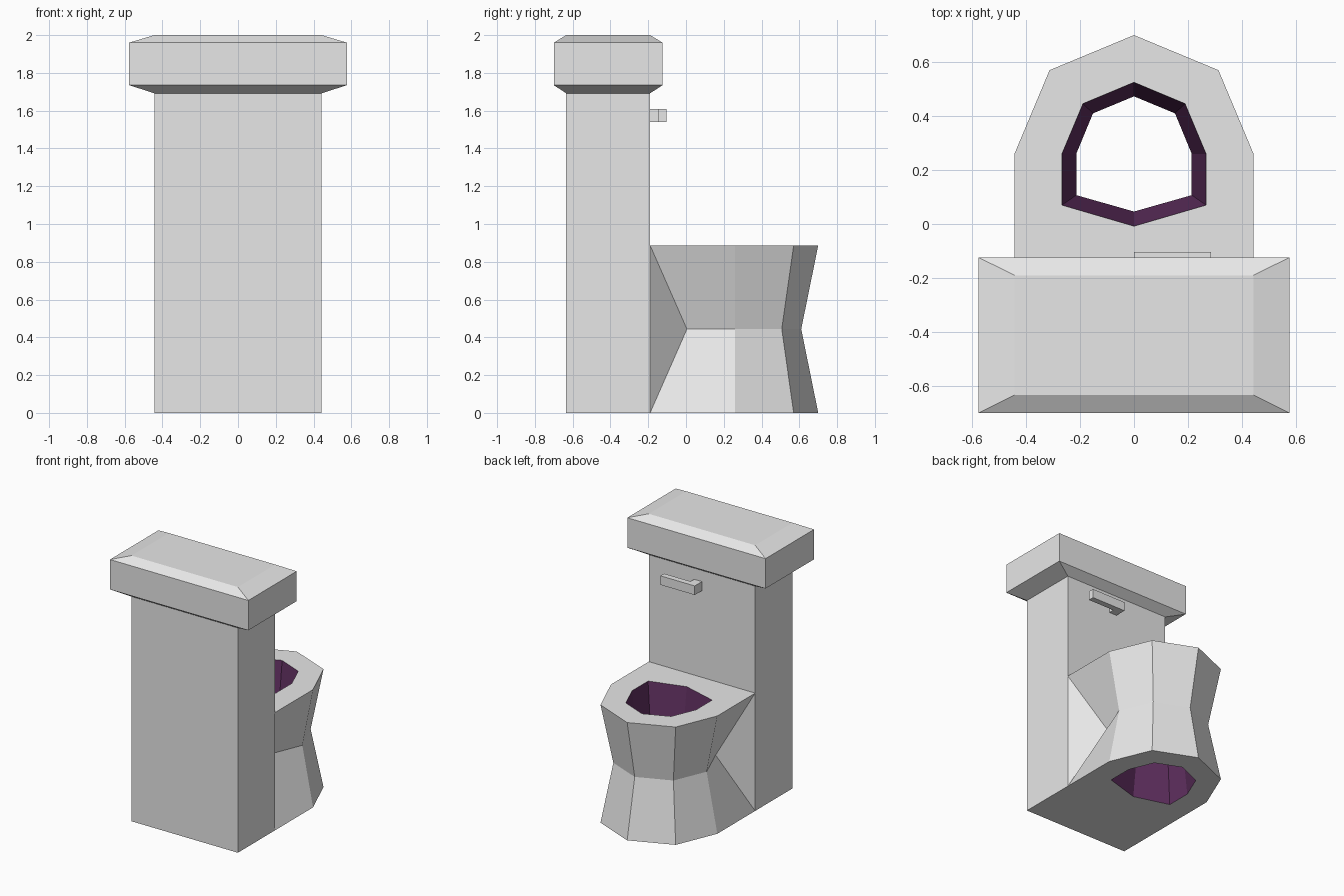
import bpy, bmesh

if "Cube" in bpy.data.objects:
    bpy.data.objects.remove(bpy.data.objects["Cube"])


def material(name, rgb):
    m = bpy.data.materials.new(name)
    m.diffuse_color = (*rgb, 1)
    m.use_nodes = True
    m.node_tree.nodes["Principled BSDF"].inputs["Base Color"].default_value = m.diffuse_color
    return m


GREY = material("porcelain_grey", (0.8, 0.8, 0.8))
PURPLE = material("bowl_purple", (0.12, 0.03, 0.12))


def finish(name, bm, *mats):
    me = bpy.data.meshes.new(name)
    bm.to_mesh(me)
    bm.free()
    for m in mats:
        me.materials.append(m)
    ob = bpy.data.objects.new(name, me)
    bpy.context.collection.objects.link(ob)
    return ob


def rect_stack(name, levels):
    """Closed solid through rectangles (x0, x1, y0, y1, z)."""
    bm = bmesh.new()
    rings = [[bm.verts.new(p) for p in ((a, c, z), (b, c, z), (b, d, z), (a, d, z))]
             for a, b, c, d, z in levels]
    for lo, hi in zip(rings, rings[1:]):
        for i in range(4):
            j = (i + 1) % 4
            bm.faces.new((lo[i], lo[j], hi[j], hi[i]))
    bm.faces.new(rings[0][::-1])
    bm.faces.new(rings[-1])
    return finish(name, bm, GREY)


# tank and bevelled lid
body = (-0.443, 0.443, -0.634, -0.19)
wide = (-0.576, 0.576, -0.7, -0.124)
rect_stack("tank", [(*body, 0), (*body, 1.692)])
rect_stack("lid", [(*body, 1.692), (*wide, 1.735), (*wide, 1.96), (*body, 2.0)])

# flush handle: stub at the centre line and a bar to one side
for name, r in (("handle_stub", (0, 0.065, -0.19, -0.148)),
                ("handle_bar", (0, 0.286, -0.148, -0.104))):
    rect_stack(name, [(*r, 1.54), (*r, 1.608)])

# pinched bowl with a pinched through-hole
H = 0.887
RIM = [(0, -0.19), (0.443, -0.19), (0.443, 0.26), (0.313, 0.57), (0, 0.7)]
WAIST = [(0.25, 0.005), (0.354, 0.26), (0.25, 0.507), (0, 0.61)]
HOLE = [(0, -0.008), (0.267, 0.07), (0.267, 0.26), (0.189, 0.446), (0, 0.525)]
THROAT = [(0, 0.046), (0.214, 0.107), (0.214, 0.26), (0.152, 0.41), (0, 0.473)]

bm = bmesh.new()


def ring(half, z):
    """Half outline mirrored in x into a full loop."""
    pts = half + [(-x, y) for x, y in reversed(half) if x > 0]
    return [bm.verts.new((x, y, z)) for x, y in pts]


def bridge(a, b, mat=0):
    for i in range(len(a)):
        j = (i + 1) % len(a)
        bm.faces.new((a[i], a[j], b[j], b[i])).material_index = mat


rims = [ring(RIM, z) for z in (0, H)]
holes = [ring(HOLE, z) for z in (0, H)]
waist, throat = ring(WAIST, H / 2), ring(THROAT, H / 2)
for rim, hole in zip(rims, holes):
    bridge(rim, hole)
    bridge(hole, throat, 1)
    for i in range(6):
        bm.faces.new((rim[i + 1], rim[i + 2], waist[i + 1], waist[i]))
bottom, top = rims
for i, w in ((1, 0), (7, 6)):
    bm.faces.new((bottom[i], top[i], waist[w]))
# temporary back wall makes the normals reliable; the tank hides it
back = bm.faces.new((bottom[7], bottom[0], bottom[1], top[1], top[0], top[7]))
bmesh.ops.recalc_face_normals(bm, faces=bm.faces)
bmesh.ops.delete(bm, geom=[back], context='FACES_ONLY')
finish("bowl", bm, GREY, PURPLE)
